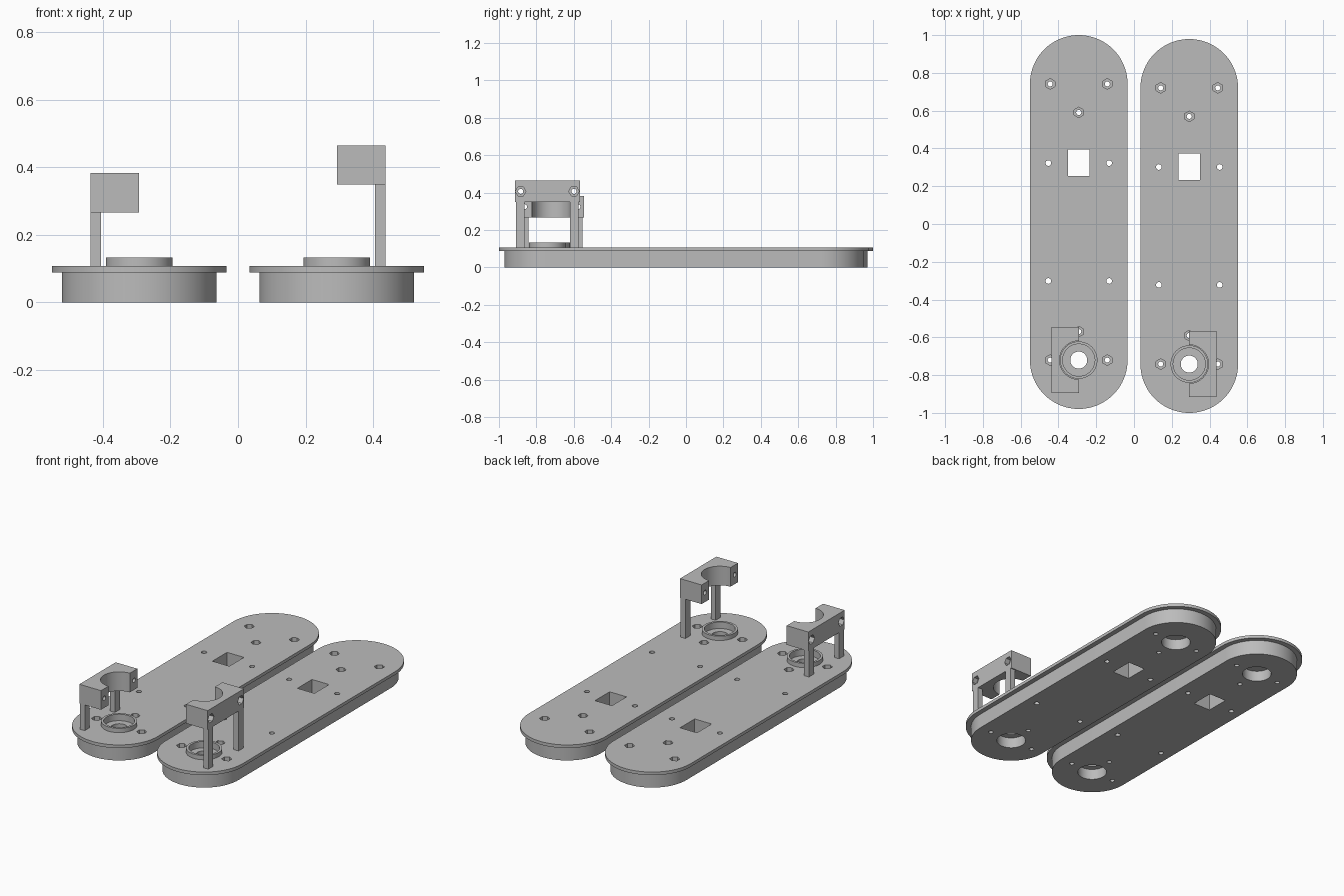
import bpy, bmesh, math

if "Cube" in bpy.data.objects:
    bpy.data.objects.remove(bpy.data.objects["Cube"])

grey = bpy.data.materials.new("plain grey")
grey.diffuse_color = (0.5, 0.5, 0.5, 1)
grey.use_nodes = True
grey.node_tree.nodes["Principled BSDF"].inputs["Base Color"].default_value = grey.diffuse_color

CAP = 0.731          # distance from plate middle to the centre of each rounded end
BASE_TOP, PLATE_TOP, RING_TOP = 0.089, 0.108, 0.134


def finish(name, bm):
    bmesh.ops.recalc_face_normals(bm, faces=bm.faces)
    me = bpy.data.meshes.new(name)
    bm.to_mesh(me)
    bm.free()
    me.materials.append(grey)
    ob = bpy.data.objects.new(name, me)
    bpy.context.collection.objects.link(ob)
    return ob


def loft(name, layers):
    """Stack (outline, height) layers into one closed solid."""
    bm = bmesh.new()
    rings = [[bm.verts.new((x, y, z)) for x, y in pts] for pts, z in layers]
    n = len(rings[0])
    for a, b in zip(rings, rings[1:]):
        for i in range(n):
            j = (i + 1) % n
            bm.faces.new((a[i], a[j], b[j], b[i]))
    bm.faces.new(rings[0][::-1])
    bm.faces.new(rings[-1])
    return finish(name, bm)


def circle(x, y, r, n=48, turn=0.0):
    return [(x + r * math.cos(turn + math.tau * i / n),
             y + r * math.sin(turn + math.tau * i / n)) for i in range(n)]


def rect(x0, x1, y0, y1):
    return [(x0, y0), (x1, y0), (x1, y1), (x0, y1)]


def stadium(x, y, r, n=40):
    pts = []
    for end in (0, 1):
        cy = y + (CAP if end == 0 else -CAP)
        for i in range(n + 1):
            a = math.pi * (end + i / n)
            pts.append((x + r * math.cos(a), cy + r * math.sin(a)))
    return pts


def prism(name, pts, z0, z1):
    return loft(name, [(pts, z0), (pts, z1)])


def cut(ob, cutter):
    """Subtract a cutter from an object, then remove the cutter."""
    mod = ob.modifiers.new("cut", 'BOOLEAN')
    mod.operation, mod.solver, mod.object = 'DIFFERENCE', 'EXACT', cutter
    bpy.context.view_layer.objects.active = ob
    bpy.ops.object.modifier_apply(modifier=mod.name)
    bpy.data.objects.remove(cutter)


def smooth(ob):
    bpy.ops.object.select_all(action='DESELECT')
    ob.select_set(True)
    bpy.context.view_layer.objects.active = ob
    bpy.ops.object.shade_smooth_by_angle(angle=math.radians(30))


def along_x(cutter, x, y, z):
    """Lay an upright cutter on its side and place it."""
    cutter.rotation_euler = (0, math.pi / 2, 0)
    cutter.location = (x, y, z)
    bpy.context.view_layer.update()
    return cutter


def build_side(label, s, cy, clamp_z):
    cx = s * 0.2925
    front, back = cy - CAP, cy + CAP

    # long rounded body with an overhanging top plate
    low, high = stadium(cx, cy, 0.229), stadium(cx, cy, 0.2585)
    body = loft(label + "_body", [(low, 0), (low, BASE_TOP), (high, BASE_TOP), (high, PLATE_TOP)])

    # square window
    cut(body, prism("c", rect(cx - .057, cx + .057, cy + .243, cy + .383), -.1, .3))
    # pin holes
    for dx in (-.161, .161):
        for dy in (-.312, .312):
            cut(body, prism("c", circle(cx + dx, cy + dy, .015, 20), -.1, .3))
    # screw holes with six-sided nut pockets around both ends
    for end, inward in ((front, 1), (back, -1)):
        for dx, dy in ((-.151, 0), (.151, 0), (0, .151 * inward)):
            cut(body, prism("c", circle(cx + dx, end + dy, .0135, 20), -.1, .3))
            cut(body, prism("c", circle(cx + dx, end + dy, .028, 6, math.pi / 6), .07, .3))
        # round pocket underneath
        cut(body, prism("c", circle(cx, end, .082), -.1, .065))
    # bearing seat and shaft hole
    cut(body, prism("c", circle(cx, front, .085), .095, .3))
    cut(body, prism("c", circle(cx, front, .045), -.1, .3))
    smooth(body)

    # raised collar round the bearing seat
    collar = prism(label + "_collar", circle(cx, front, .099), PLATE_TOP - .004, RING_TOP)
    cut(collar, prism("c", circle(cx, front, .085), 0, .3))
    smooth(collar)

    # half clamp with a round hollow, open towards the middle
    outer = cx + s * .145
    x0, x1 = sorted((cx, outer))
    clamp = prism(label + "_clamp", rect(x0, x1, front - .174, front + .174), clamp_z, clamp_z + .116)
    cut(clamp, prism("c", circle(cx, front, .102, 64), 0, 1))
    for dy in (-.1425, .1425):
        z = clamp_z + .058
        cut(clamp, along_x(prism("c", circle(0, 0, .0135, 20), -.3, .3), cx, front + dy, z))
        cut(clamp, along_x(prism("c", circle(0, 0, .028, 6, math.pi / 6 * 3), -.03, .03), outer, front + dy, z))
    smooth(clamp)

    # two square legs under the clamp
    x0, x1 = sorted((outer, outer - s * .032))
    for part, d in (("front", -1), ("back", 1)):
        y0, y1 = sorted((front + d * .121, front + d * .168))
        prism(f"{label}_{part}_leg", rect(x0, x1, y0, y1), PLATE_TOP - .002, clamp_z)


build_side("left", -1, 0.0105, 0.267)
build_side("right", 1, -0.0105, 0.349)
